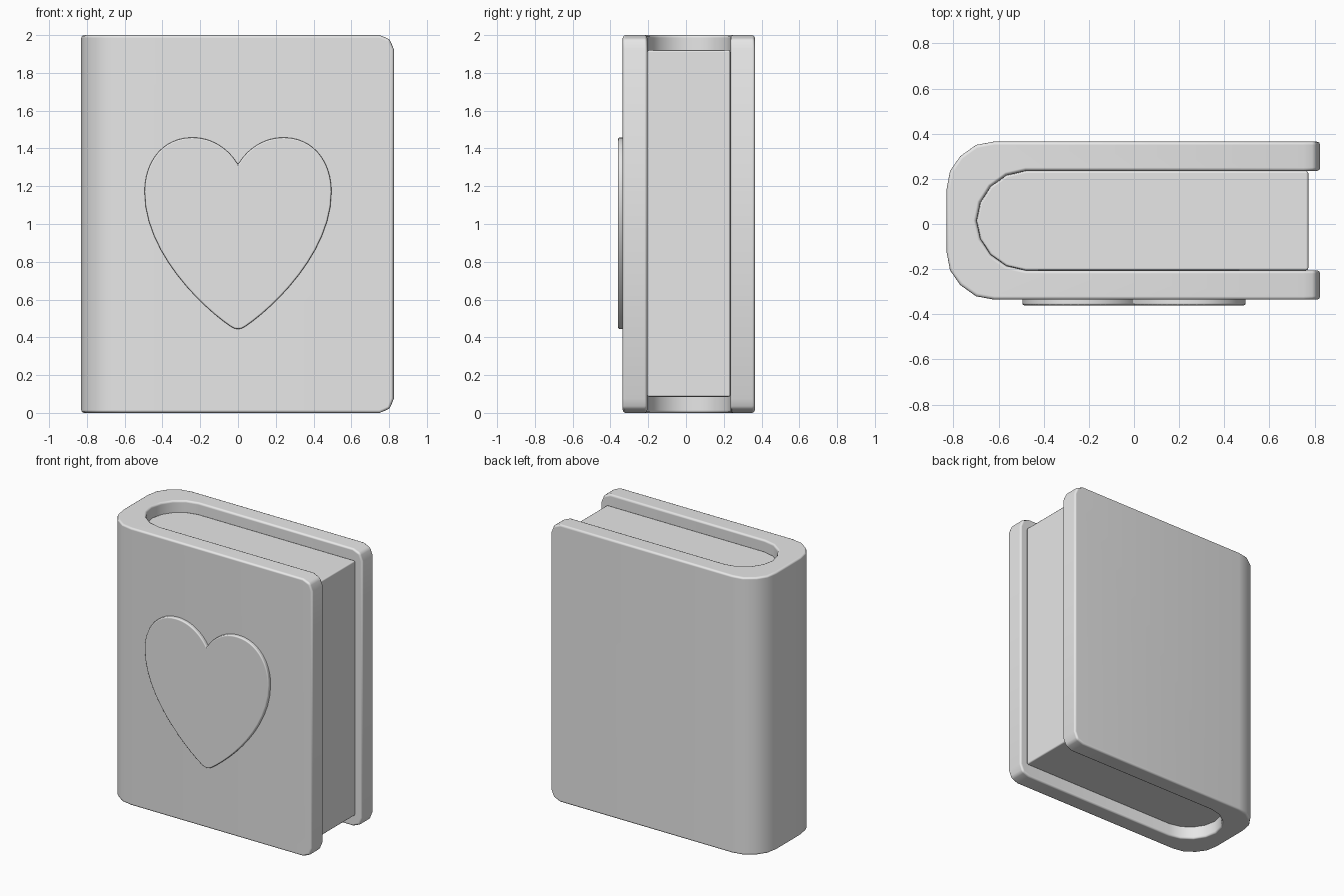
import bpy, bmesh
from mathutils import Vector
from mathutils.geometry import interpolate_bezier

if "Cube" in bpy.data.objects:
    bpy.data.objects.remove(bpy.data.objects["Cube"], do_unlink=True)

GREY = (0.8, 0.8, 0.8, 1.0)
MID_Y = 0.015      # centre plane of the book thickness
EDGE = 0.825       # open edge of the cover

mat = bpy.data.materials.new("light_grey")
mat.use_nodes = True
mat.diffuse_color = GREY
mat.node_tree.nodes["Principled BSDF"].inputs["Base Color"].default_value = GREY


def prism(name, points, direction, rim, corner=None):
    """Extrude a closed outline, round chosen corners, then soften every rim."""
    bm = bmesh.new()
    face = bm.faces.new([bm.verts.new(p) for p in points])
    ext = bmesh.ops.extrude_face_region(bm, geom=[face])
    moved = [v for v in ext["geom"] if isinstance(v, bmesh.types.BMVert)]
    bmesh.ops.translate(bm, verts=moved, vec=direction)
    bmesh.ops.recalc_face_normals(bm, faces=bm.faces)
    if corner:
        edges = [e for e in bm.edges
                 if all(v.co.x > EDGE - 0.01 for v in e.verts)
                 and abs(e.verts[0].co.z - e.verts[1].co.z) < 0.01]
        bmesh.ops.bevel(bm, geom=edges, offset=corner, segments=2,
                        profile=0.5, affect='EDGES')
    mesh = bpy.data.meshes.new(name)
    bm.to_mesh(mesh)
    bm.free()
    mesh.materials.append(mat)
    mesh.polygons.foreach_set("use_smooth", [True] * len(mesh.polygons))
    obj = bpy.data.objects.new(name, mesh)
    bpy.context.collection.objects.link(obj)
    bev = obj.modifiers.new("soft_edges", 'BEVEL')
    bev.width, bev.segments = rim, 2
    bev.limit_method, bev.angle_limit = 'ANGLE', 0.7
    bev.harden_normals = True
    return obj


def mirrored(half, z):
    """Half outline (x, distance from centre plane) completed on the other side."""
    back = [(x, MID_Y + d, z) for x, d in half]
    front = [(x, MID_Y - d, z) for x, d in reversed(half) if d > 0]
    return back + front


# Cover: a U-shaped wrap with a rounded spine and rounded free corners
outer = [(EDGE, 0.35), (-0.62, 0.35), (-0.70, 0.335), (-0.77, 0.285),
         (-0.815, 0.22), (-0.83, 0.14)]
inner = [(-0.48, 0.22), (-0.565, 0.20), (-0.635, 0.15), (-0.68, 0.08), (-0.697, 0)]
slot = list(reversed(mirrored([(EDGE, 0.22)] + inner, 0)))
prism("cover", mirrored(outer, 0) + slot, (0, 0, 2), 0.015, corner=0.075)

# Page block, set back from the top, bottom and open edge
prism("pages", mirrored([(0.772, 0.22)] + inner, 0.085), (0, 0, 1.835), 0.01)

# Raised heart on the front cover
lobes = [((0, 1.315), (0.05, 1.40), (0.14, 1.46), (0.245, 1.458)),
         ((0.245, 1.458), (0.39, 1.458), (0.495, 1.34), (0.495, 1.17)),
         ((0.495, 1.17), (0.495, 0.85), (0.19, 0.56), (0.04, 0.458))]
half = []
for a, h1, h2, b in lobes:
    half += interpolate_bezier(Vector(a), h1, h2, Vector(b), 13)[:-1]
half += [Vector((0.04, 0.458)), Vector((0.02, 0.447)), Vector((0, 0.444))]
outline = [(p[0], -0.32, p[1]) for p in half]
outline += [(-p[0], -0.32, p[1]) for p in reversed(half[1:-1])]
prism("heart_emblem", outline, (0, -0.04, 0), 0.009)
